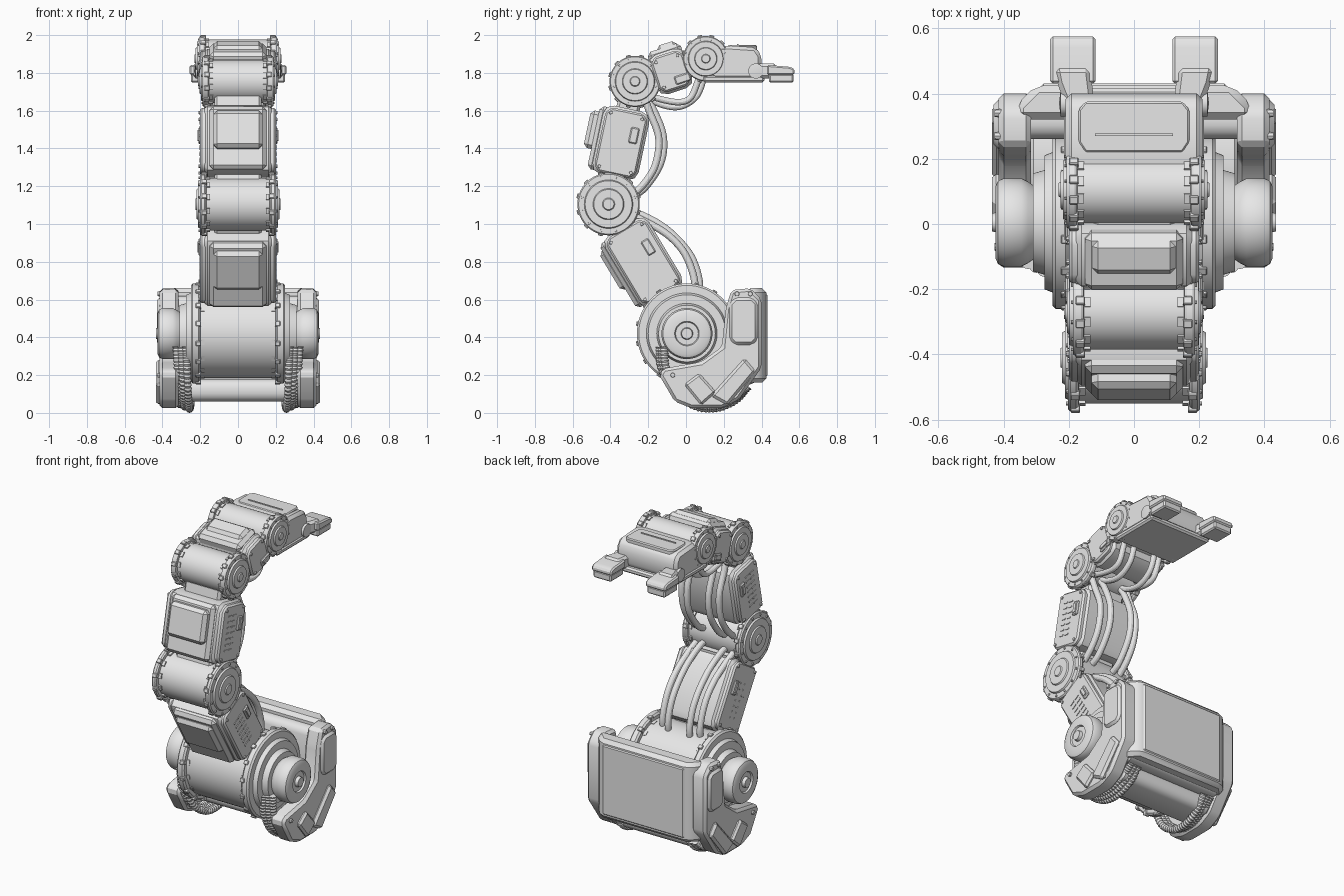
import bpy, bmesh, math
from mathutils import Matrix, Vector

if "Cube" in bpy.data.objects:
    bpy.data.objects.remove(bpy.data.objects["Cube"], do_unlink=True)

grey = bpy.data.materials.new("light_grey_metal")
grey.use_nodes = True
grey.diffuse_color = (0.8, 0.8, 0.8, 1)
grey.node_tree.nodes["Principled BSDF"].inputs["Base Color"].default_value = (0.8, 0.8, 0.8, 1)

I = Matrix.Identity(4)
SIDES = (("left", 1), ("right", -1))


def frame(y, z, degrees):
    return Matrix.Translation((0, y, z)) @ Matrix.Rotation(math.radians(degrees), 4, 'X')


def finish(name, bm, matrix=I):
    bmesh.ops.recalc_face_normals(bm, faces=bm.faces[:])
    for f in bm.faces:
        f.smooth = True
    for e in bm.edges:
        e.smooth = e.calc_face_angle(0) < 0.5
    mesh = bpy.data.meshes.new(name)
    bm.to_mesh(mesh)
    bm.free()
    mesh.materials.append(grey)
    obj = bpy.data.objects.new(name, mesh)
    obj.matrix_world = matrix
    bpy.context.collection.objects.link(obj)
    return obj


def slab(name, pts, lo, hi, bevel=0.0, matrix=I, axis='X'):
    """Extrude a 2D outline along an axis and chamfer its edges."""
    bm = bmesh.new()
    place = (lambda a, b, t: (t, a, b)) if axis == 'X' else (lambda a, b, t: (a, b, t))
    ends = [[bm.verts.new(place(a, b, t)) for a, b in pts] for t in (lo, hi)]
    for ring in ends:
        bm.faces.new(ring)
    n = len(pts)
    for i in range(n):
        j = (i + 1) % n
        bm.faces.new((ends[0][i], ends[0][j], ends[1][j], ends[1][i]))
    bmesh.ops.recalc_face_normals(bm, faces=bm.faces[:])
    if bevel:
        bmesh.ops.bevel(bm, geom=bm.edges[:], offset=bevel, offset_type='OFFSET',
                        segments=1, profile=0.5, affect='EDGES', clamp_overlap=True)
    return finish(name, bm, matrix)


def rect(y0, y1, z0, z1, cut=0.0):
    if not cut:
        return [(y0, z0), (y1, z0), (y1, z1), (y0, z1)]
    return [(y0 + cut, z0), (y1 - cut, z0), (y1, z0 + cut), (y1, z1 - cut),
            (y1 - cut, z1), (y0 + cut, z1), (y0, z1 - cut), (y0, z0 + cut)]


def lathe(name, profile, y=0, z=0, steps=48, matrix=I):
    """Revolve (x, radius) points about the x axis."""
    bm = bmesh.new()
    verts = [bm.verts.new((x, y, z + r)) for x, r in profile]
    edges = [bm.edges.new(pair) for pair in zip(verts, verts[1:])]
    bmesh.ops.spin(bm, geom=verts + edges, cent=(0, y, z), axis=(1, 0, 0),
                   angle=math.tau, steps=steps)
    bmesh.ops.remove_doubles(bm, verts=bm.verts[:], dist=0.00005)
    return finish(name, bm, matrix)


def bolt(name, x, side, y, z, r, h=0.01, matrix=I):
    top = side * (x + h)
    lathe(name, [(side * (x - 0.01), 0), (side * (x - 0.01), r), (top, r * 0.85), (top, 0)],
          y, z, 8, matrix)


def tube(name, x, pts, radius, drift=0.0, ribs=False):
    """Sweep a circle along a smooth path lying beside the arm."""
    p = [Vector((x + drift * i / (len(pts) - 1), a, b)) for i, (a, b) in enumerate(pts)]
    p = [2 * p[0] - p[1]] + p + [2 * p[-1] - p[-2]]
    path = []
    for a, b, c, d in zip(p, p[1:], p[2:], p[3:]):
        for k in range(12):
            t = k / 12
            path.append(0.5 * (2 * b + (c - a) * t + (2 * a - 5 * b + 4 * c - d) * t * t
                               + (3 * b - a - 3 * c + d) * t ** 3))
    path.append(p[-2])
    bm = bmesh.new()
    rings = []
    for i, q in enumerate(path):
        tangent = path[min(i + 1, len(path) - 1)] - path[max(i - 1, 0)]
        u = Vector((1, 0, 0))
        v = tangent.cross(u).normalized()
        r = radius * (0.8 if ribs and i % 2 else 1)
        rings.append([bm.verts.new(q + r * (u * math.cos(k * math.tau / 12) + v * math.sin(k * math.tau / 12)))
                      for k in range(12)])
    for a, b in zip(rings, rings[1:]):
        for k in range(12):
            bm.faces.new((a[k], a[k - 1], b[k - 1], b[k]))
    bm.faces.new(rings[0])
    bm.faces.new(rings[-1])
    finish(name, bm)


def joint(name, y, z, R, w, side_profile, bolts):
    left = [(-x, r) for x, r in reversed(side_profile)]
    lathe(name + "_drum", left + side_profile, y, z, 64)
    for label, s in SIDES:
        for k in range(bolts):
            a = (k + 0.5) * 360 / bolts
            m = frame(y, z, a)
            bolt(f"{name}_{label}_bolt", w + 0.03, s, 0, R * 0.88, R * 0.045, 0.008, m)
            clip = rect(-0.013, 0.013, R - 0.02, R + 0.008)
            slab(f"{name}_{label}_clip", clip, s * (w - 0.005), s * (w + 0.024), 0.003, m)
            tab = rect(-0.015, 0.015, R * 0.82, R * 0.9)
            slab(f"{name}_{label}_drum_tab", tab, s * (w - 0.022), s * (w + 0.01), 0, m)


def small_joint(name, y, z, R, w):
    steps = [(-0.002, 0.85), (0, 0.96), (0.008, 1), (0.024, 1), (0.032, 0.96), (0.032, 0.78),
             (0.042, 0.75), (0.042, 0.5), (0.05, 0.47), (0.05, 0.2), (0.056, 0.17), (0.056, 0)]
    joint(name, y, z, R, w, [(w + dx, r * R) for dx, r in steps], 12)


# Rotating joints
small_joint("elbow", -0.41, 1.105, 0.165, 0.17)
small_joint("wrist", -0.27, 1.755, 0.135, 0.155)
small_joint("hand_joint", 0.105, 1.875, 0.12, 0.175)
joint("base", 0.005, 0.42, 0.265, 0.2, [
    (0.198, 0.235), (0.2, 0.255), (0.21, 0.265), (0.24, 0.265), (0.25, 0.255), (0.25, 0.215),
    (0.275, 0.205), (0.275, 0.16), (0.31, 0.15), (0.31, 0.115), (0.325, 0.125), (0.345, 0.135),
    (0.4, 0.135), (0.417, 0.127), (0.425, 0.11), (0.425, 0.065), (0.415, 0.06), (0.415, 0.032),
    (0.435, 0.028), (0.435, 0)], 16)


# Arm segments
def segment(name, y, z, angle, L, W, out, rows):
    m = frame(y, z, angle)
    slab(name + "_body", rect(-W, W, -L, L, 0.03), -0.182, 0.182, 0.022, m)
    slab(name + "_neck", rect(-W * 0.5, W * 0.5, -L - 0.07, L + 0.07), -0.125, 0.125, 0.015, m)
    slab(name + "_front_cover", rect(-W - 0.022, 0, -L * 0.92, L * 0.92), -0.15, 0.15, 0.02, m)
    slab(name + "_front_panel", rect(-W - out, 0, -L * 0.35, L * 0.75), -0.13, 0.13, 0.02, m)
    for label, s in SIDES:
        slab(f"{name}_{label}_side_plate", rect(-W + 0.012, W - 0.012, -L + 0.012, L - 0.012, 0.03),
             s * 0.16, s * 0.2, 0.01, m)
        for a in (-1, 1):
            for b in (-1, 1):
                bolt(f"{name}_{label}_corner_bolt", 0.2, s, a * (W - 0.04), b * (L - 0.04), 0.01, 0.008, m)
        # cooling slots and service port
        for k in range(rows):
            h = -L * 0.55 + k * 0.034
            for c in (-0.06, -0.015):
                slab(f"{name}_{label}_vent", rect(c, c + 0.034, h, h + 0.009), s * 0.195, s * 0.204, 0, m)
        slab(f"{name}_{label}_port", rect(W * 0.3, W * 0.3 + 0.045, L * 0.05, L * 0.05 + 0.085),
             s * 0.19, s * 0.21, 0.006, m)
        slab(f"{name}_{label}_port_lid", rect(W * 0.3 + 0.012, W * 0.3 + 0.033, L * 0.05 + 0.015, L * 0.05 + 0.07),
             s * 0.2, s * 0.215, 0, m)


segment("lower_arm", -0.226, 0.8, 31, 0.215, 0.135, 0.045, 7)
segment("upper_arm", -0.345, 1.43, -12, 0.185, 0.125, 0.065, 7)
segment("forearm", -0.08, 1.808, -72, 0.1, 0.11, 0.04, 0)

# Cables behind the arm
for label, s in SIDES:
    for k, x in enumerate((0.075, 0.13)):
        d = k * 0.025
        tube(f"lower_{label}_cable", s * x, [(-0.32, 1.06), (-0.24, 1.05 - d), (-0.1, 0.97 - d),
             (0.02 - d, 0.84), (0.07 - d, 0.7), (0.06 - d, 0.6)], 0.019)
        tube(f"upper_{label}_cable", s * x, [(-0.3, 1.14), (-0.22, 1.19 + d), (-0.135 - d, 1.32),
             (-0.12 - d, 1.46), (-0.17 - d, 1.6), (-0.23, 1.7)], 0.019)
        tube(f"forearm_{label}_cable", s * x, [(-0.24, 1.7), (-0.15, 1.64 + d), (-0.04, 1.62 + d),
             (0.05 - d, 1.67), (0.09 - d, 1.76), (0.1, 1.84)], 0.017)

# Hand
slab("palm", [(0.1, 1.8), (0.15, 1.765), (0.37, 1.765), (0.4, 1.79), (0.4, 1.89), (0.37, 1.935),
              (0.22, 1.945), (0.12, 1.93)], -0.21, 0.21, 0.018)
slab("palm_top_plate", [(-0.15, 0.22), (0.15, 0.22), (0.17, 0.25), (0.17, 0.35), (0.15, 0.375),
                        (-0.15, 0.375), (-0.17, 0.35), (-0.17, 0.25)], 1.9, 1.948, 0.006, I, 'Z')
slab("palm_bottom_plate", rect(0.09, 0.415, 1.75, 1.785), -0.215, 0.215, 0.01)
slab("palm_front_ridge", rect(-0.12, 0.12, 0.27, 0.277), 1.93, 1.953, 0, I, 'Z')
for label, s in SIDES:
    link = [(0.12, 0.36), (0.2, 0.34), (0.235, 0.43), (0.245, 0.48), (0.135, 0.48), (0.13, 0.44)]
    slab(f"{label}_finger_link", [(s * x, y) for x, y in link], 1.77, 1.85, 0.015, I, 'Z')
    slab(f"{label}_finger_tip", [(0.43, 1.79), (0.575, 1.79), (0.575, 1.82), (0.55, 1.832), (0.43, 1.842)],
         s * 0.118, s * 0.257, 0.008)
    slab(f"{label}_finger_pad", rect(0.44, 0.57, 1.748, 1.795), s * 0.125, s * 0.25, 0.008)
    lathe(f"{label}_finger_pivot", [(s * 0.19, 0), (s * 0.19, 0.04), (s * 0.225, 0.04), (s * 0.23, 0)], 0.37, 1.81, 20)

# Base support frame
bracket = [(0.24, 0.65), (0.34, 0.66), (0.4, 0.6), (0.4, 0.24), (0.28, 0.07), (0.19, 0.025), (0.03, 0.025),
           (-0.06, 0.06), (-0.142, 0.2), (-0.12, 0.235), (0.08, 0.27), (0.19, 0.35), (0.21, 0.55)]
for label, s in SIDES:
    slab(f"{label}_side_bracket", bracket, s * 0.315, s * 0.415, 0.016)
    slab(f"{label}_foot_block", [(-0.01, 0.15), (0.07, 0.21), (0.16, 0.11), (0.08, 0.04)],
         s * 0.36, s * 0.435, 0.012)
    slab(f"{label}_rear_foot_block", [(0.13, 0.09), (0.31, 0.29), (0.37, 0.22), (0.22, 0.04)],
         s * 0.36, s * 0.435, 0.014)
    slab(f"{label}_upper_block", rect(0.23, 0.38, 0.36, 0.61, 0.03), s * 0.36, s * 0.43, 0.014)
    for y, z in ((-0.07, 0.2), (0.27, 0.63), (0.34, 0.63)):
        bolt(f"{label}_bracket_bolt", 0.415, s, y, z, 0.014, 0.012)
    # ribbed hoses under the base
    for k in range(3):
        d = k * 0.012
        tube(f"{label}_ribbed_hose", s * (0.275 + 0.025 * k), [(-0.14 + d, 0.35), (-0.13 + d, 0.24), (-0.06, 0.11 + d),
             (0.05, 0.035 + d), (0.16, 0.025 + d), (0.26, 0.065 + d), (0.33, 0.14)], 0.022, -s * 0.03, True)

# Back housing and panel
slab("lower_crossbar", rect(0.08, 0.3, 0.06, 0.18, 0.03), -0.32, 0.32, 0.012)
slab("back_housing", rect(0.26, 0.38, 0.15, 0.62, 0.03), -0.33, 0.33, 0.012)
panel = [(-0.36, 0.32), (0.36, 0.32), (0.36, 0.365), (0.3, 0.425), (-0.3, 0.425), (-0.36, 0.365)]
slab("back_panel", panel, 0.16, 0.66, 0.022, I, 'Z')
slab("back_panel_face", [(-0.285, 0.4), (0.285, 0.4), (0.285, 0.431), (-0.285, 0.431)], 0.19, 0.63, 0.008, I, 'Z')
